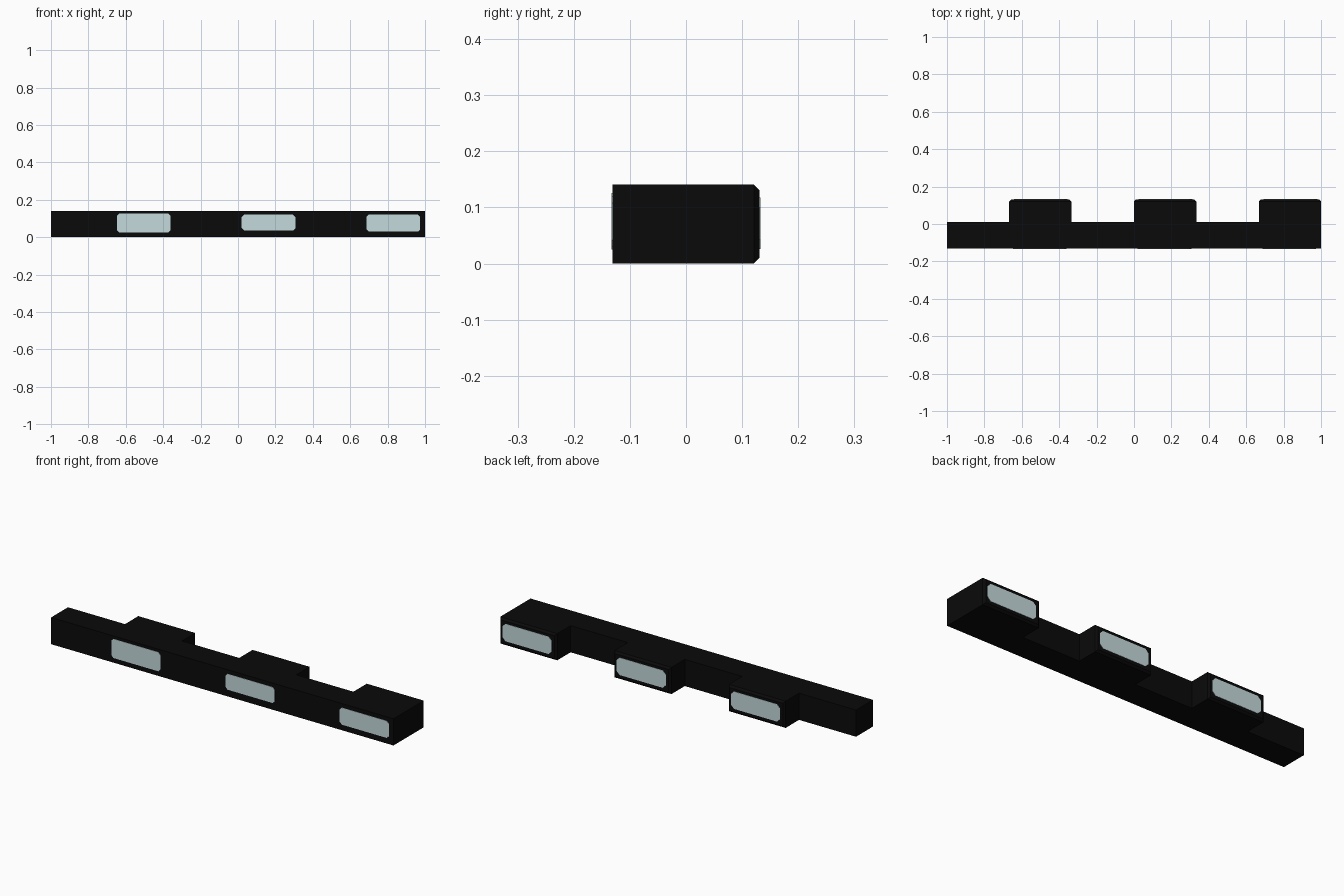
import bpy, bmesh

if "Cube" in bpy.data.objects:
    bpy.data.objects.remove(bpy.data.objects["Cube"])

def material(name, col):
    m = bpy.data.materials.new(name)
    m.diffuse_color = (*col, 1)
    m.use_nodes = True
    m.node_tree.nodes["Principled BSDF"].inputs["Base Color"].default_value = m.diffuse_color
    return m

black = material("black", (0.003, 0.003, 0.003))
pale = material("pale blue grey", (0.56, 0.70, 0.72))

FRONT, STEP, BACK, TOP = -0.131, 0.01, 0.131, 0.141
BLOCKS = [(-0.667, -0.335), (0.0, 0.333), (0.667, 1.0)]

def finish(bm, name, mat):
    bmesh.ops.recalc_face_normals(bm, faces=bm.faces)
    me = bpy.data.meshes.new(name)
    bm.to_mesh(me)
    bm.free()
    me.materials.append(mat)
    ob = bpy.data.objects.new(name, me)
    bpy.context.collection.objects.link(ob)
    return ob

# Crenellated bar: plan outline extruded upward
outline = [(-1, STEP), (-1, FRONT), (1, FRONT)]
for x0, x1 in reversed(BLOCKS):
    if x1 < 1:
        outline.append((x1, STEP))
    outline += [(x1, BACK), (x0, BACK), (x0, STEP)]
bm = bmesh.new()
base = bm.faces.new([bm.verts.new((x, y, 0)) for x, y in outline])
ext = bmesh.ops.extrude_face_region(bm, geom=[base])
for v in ext["geom"]:
    if isinstance(v, bmesh.types.BMVert):
        v.co.z = TOP
# Chamfer round each tooth's end face
rim = [e for e in bm.edges if all(v.co.y > BACK - 0.001 for v in e.verts)]
bmesh.ops.bevel(bm, geom=rim, offset=0.01, segments=1, affect='EDGES')
finish(bm, "toothed_bar", black)

# Thin light panels with clipped corners
def panel(name, x0, x1, z0, z1, y, out, c):
    pts = [(x0 + c, z0), (x1 - c, z0), (x1, z0 + c), (x1, z1 - c),
           (x1 - c, z1), (x0 + c, z1), (x0, z1 - c), (x0, z0 + c)]
    bm = bmesh.new()
    f = bm.faces.new([bm.verts.new((x, y, z)) for x, z in pts])
    ext = bmesh.ops.extrude_face_region(bm, geom=[f])
    for v in ext["geom"]:
        if isinstance(v, bmesh.types.BMVert):
            v.co.y += out
    finish(bm, name, pale)

FRONT_Z = [(0.025, 0.126), (0.036, 0.12), (0.03, 0.12)]
for i, ((x0, x1), (z0, z1)) in enumerate(zip(BLOCKS, FRONT_Z)):
    panel(f"front_panel_{i}", x0 + 0.02, x1 - 0.026, z0, z1, FRONT, -0.0015, 0.012)
    panel(f"back_panel_{i}", x0 + 0.025, x1 - 0.02, 0.026, 0.118, BACK, 0.0015, 0.018)
